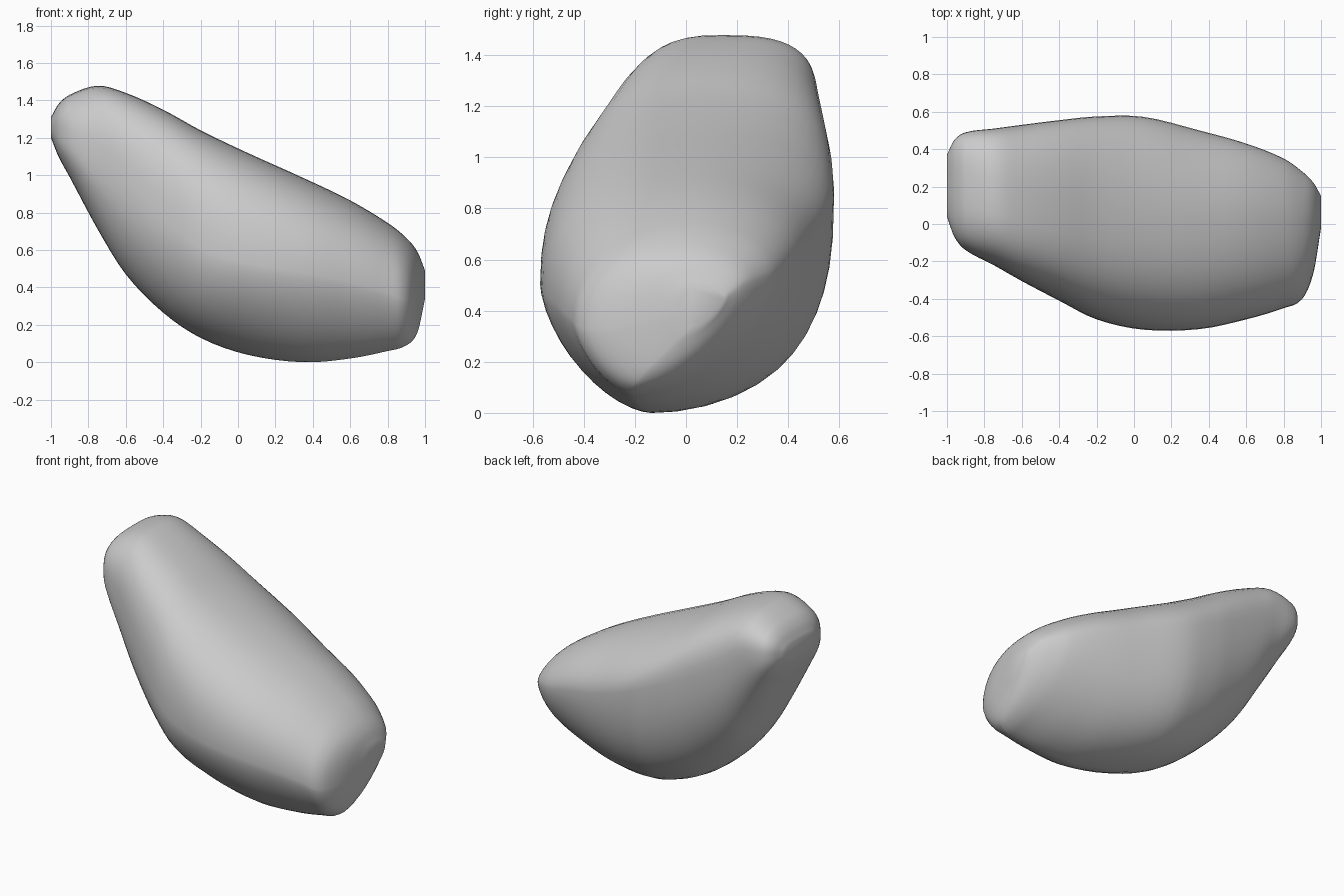
import bpy, bmesh
from math import sin, cos, pi

if "Cube" in bpy.data.objects:
    bpy.data.objects.remove(bpy.data.objects["Cube"])

# Stations along x: x, y front, y back, z bottom, z top,
# then y of the top and bottom points, z of the front and back points
STATIONS = [
    (-1.00, 0.04, 0.37, 1.20, 1.31, 0.22, 0.22, 1.26, 1.26),
    (-0.96, -0.07, 0.45, 1.10, 1.38, 0.20, 0.20, 1.22, 1.26),
    (-0.90, -0.14, 0.49, 0.99, 1.43, 0.18, 0.17, 1.18, 1.25),
    (-0.75, -0.22, 0.51, 0.71, 1.478, 0.14, 0.12, 1.08, 1.22),
    (-0.60, -0.305, 0.53, 0.47, 1.44, 0.09, 0.09, 0.96, 1.12),
    (-0.40, -0.41, 0.555, 0.265, 1.35, 0.05, 0.04, 0.76, 1.02),
    (-0.20, -0.51, 0.575, 0.13, 1.24, 0.03, 0.00, 0.61, 0.92),
    (0.05, -0.565, 0.573, 0.04, 1.12, 0.02, -0.06, 0.53, 0.81),
    (0.35, -0.562, 0.50, 0.00, 0.985, 0.02, -0.13, 0.48, 0.69),
    (0.60, -0.51, 0.43, 0.02, 0.865, 0.03, -0.17, 0.43, 0.62),
    (0.80, -0.45, 0.35, 0.06, 0.745, 0.03, -0.20, 0.37, 0.55),
    (0.90, -0.40, 0.28, 0.09, 0.665, 0.02, -0.20, 0.33, 0.52),
    (0.96, -0.26, 0.22, 0.16, 0.59, 0.03, -0.15, 0.34, 0.50),
    (1.00, -0.02, 0.15, 0.34, 0.49, 0.06, 0.03, 0.40, 0.45),
]
# Roundness of each quarter (back top, front top, front bottom, back bottom)
# at the left end, the middle and the right end
ROUND = [(3.2, 2.8, 2.7, 2.1), (2.05, 2.45, 1.65, 2.5), (1.9, 2.2, 1.5, 1.5)]
N, STEPS = 48, 4


def quarter_power(x, q):
    left, mid, right = (r[q] for r in ROUND)
    return mid + (left - mid) * -x if x < 0 else mid + (right - mid) * x


def slope(i, k):
    a, b = STATIONS[max(i - 1, 0)], STATIONS[min(i + 1, len(STATIONS) - 1)]
    return (b[k] - a[k]) / (b[0] - a[0])


def blend(i, t):
    # smooth curve between station i and the next
    a, b = STATIONS[i], STATIONS[i + 1]
    h = b[0] - a[0]
    s = t * t * (3 - 2 * t)
    return [a[0] + h * t] + [
        a[k] + (b[k] - a[k]) * s
        + h * (slope(i, k) * t * (1 - t) ** 2 - slope(i + 1, k) * t * t * (1 - t))
        for k in range(1, 9)]


def section(x, y0, y1, z0, z1, yt, yb, zf, zb):
    pts = []
    for i in range(N):
        q, a = i * 4 // N, 2 * pi * i / N
        e = 2 / quarter_power(x, q)
        back, up = q in (0, 3), q < 2
        cy, cz = (yt if up else yb), (zb if back else zf)
        y = cy + ((y1 if back else y0) - cy) * abs(cos(a)) ** e
        z = cz + ((z1 if up else z0) - cz) * abs(sin(a)) ** e
        pts.append((x, y, z))
    return pts


# Rock body: skin the sections and cap both ends
bm = bmesh.new()
rows = [blend(i, s / STEPS) for i in range(len(STATIONS) - 1) for s in range(STEPS)]
rows.append(STATIONS[-1])
rings = [[bm.verts.new(p) for p in section(*r)] for r in rows]
for a, b in zip(rings, rings[1:]):
    for i in range(N):
        j = (i + 1) % N
        bm.faces.new((a[i], a[j], b[j], b[i]))
bm.faces.new(rings[0])
bm.faces.new(rings[-1])
bmesh.ops.recalc_face_normals(bm, faces=bm.faces)
me = bpy.data.meshes.new("rock")
bm.to_mesh(me)
bm.free()
rock = bpy.data.objects.new("rock", me)
bpy.context.collection.objects.link(rock)
bpy.context.view_layer.objects.active = rock
rock.select_set(True)
bpy.ops.object.shade_smooth_by_angle(angle=0.7)
